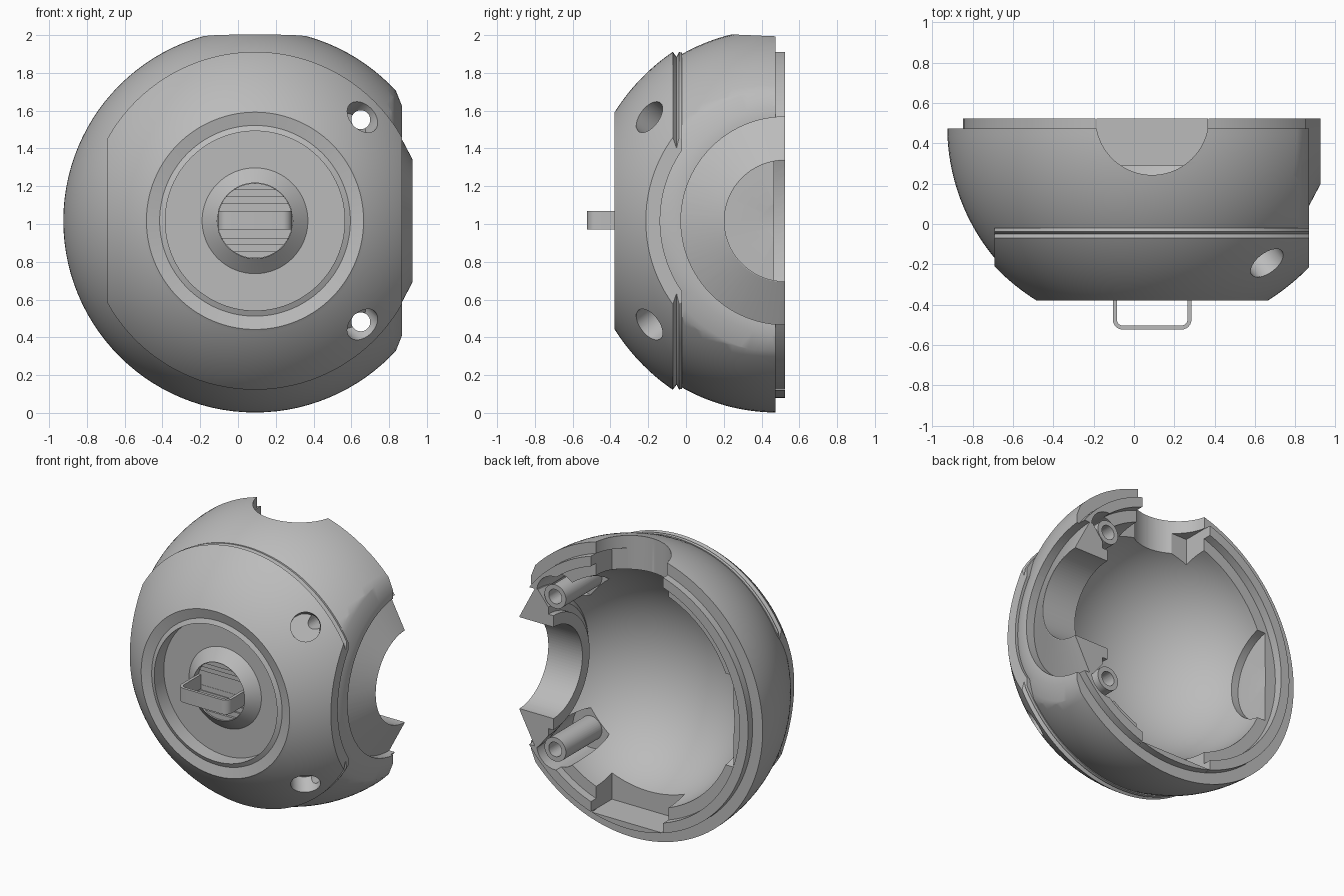
import bpy, bmesh, math
from mathutils import Vector

if "Cube" in bpy.data.objects:
    bpy.data.objects.remove(bpy.data.objects["Cube"])

CX, CZ = 0.09, 1.017      # axis of the dome
RIM = 0.523               # back plane

grey = bpy.data.materials.new("plain grey")
grey.use_nodes = True
grey.diffuse_color = (0.5, 0.5, 0.5, 1)
grey.node_tree.nodes["Principled BSDF"].inputs["Base Color"].default_value = (0.5, 0.5, 0.5, 1)


def finish(name, bm):
    bmesh.ops.remove_doubles(bm, verts=bm.verts, dist=1e-5)
    bmesh.ops.recalc_face_normals(bm, faces=bm.faces)
    me = bpy.data.meshes.new(name)
    bm.to_mesh(me)
    bm.free()
    me.materials.append(grey)
    ob = bpy.data.objects.new(name, me)
    bpy.context.collection.objects.link(ob)
    return ob


def lathe(name, profile, axis="y", origin=(CX, 0, CZ), steps=112):
    """Revolve (radius, height) points about an axis through origin."""
    bm = bmesh.new()
    turn = {"x": lambda r, h: Vector((h, r, 0)),
            "y": lambda r, h: Vector((r, h, 0)),
            "z": lambda r, h: Vector((r, 0, h))}[axis]
    o = Vector(origin)
    vs = [bm.verts.new(o + turn(r, h)) for r, h in profile]
    es = [bm.edges.new(p) for p in zip(vs, vs[1:])]
    direction = Vector((axis == "x", axis == "y", axis == "z"))
    bmesh.ops.spin(bm, geom=vs + es, cent=o, axis=direction,
                   angle=math.tau, steps=steps)
    return finish(name, bm)


def rod(name, r, a, b, axis, origin, steps=64):
    return lathe(name, [(0, a), (r, a), (r, b), (0, b)], axis, origin, steps)


def box(name, lo, hi):
    bm = bmesh.new()
    bmesh.ops.create_cube(bm, size=1)
    for v in bm.verts:
        v.co = [(l + h) / 2 + c * (h - l) for l, h, c in zip(lo, hi, v.co)]
    return finish(name, bm)


def combine(ob, other, op):
    """Apply a boolean and discard the helper."""
    m = ob.modifiers.new("cut", "BOOLEAN")
    m.operation, m.object, m.solver = op, other, "EXACT"
    bpy.context.view_layer.objects.active = ob
    bpy.ops.object.modifier_apply(modifier=m.name)
    bpy.data.objects.remove(other)


def add(ob, other):
    combine(ob, other, "UNION")


def cut(ob, other):
    combine(ob, other, "DIFFERENCE")


def arc(cy, ry, rr, y0, y1, n=28):
    """Elliptic arc of (radius, y) points between two y values."""
    a0, a1 = (math.acos(max(-1, min(1, (cy - y) / ry))) for y in (y0, y1))
    return [(rr * math.sin(a), cy - ry * math.cos(a))
            for a in (a0 + (a1 - a0) * i / n for i in range(n + 1))]


PORT = (0, RIM, CZ)       # centre of the side port

# dome body with a stepped back rim and a bevelled flat on the port side
shell = lathe("dome_shell", [(0, -0.2), (0.58, -0.2)]
              + arc(0.48, 1.015, 1.015, -0.33, 0.473)
              + [(0.937, 0.473), (0.937, RIM), (0, RIM)])
cut(shell, lathe("side_bevel", [(0, 0.868), (0.61, 0.868), (0.705, 0.83),
                                (0.75, 0.81), (0.75, 1.2), (0, 1.2)], "x", PORT))

# front cap: window well, boss, round recess, curved skirt, groove
cap = lathe("front_cap", [(0, -0.265), (0.2, -0.265), (0.2, -0.34), (0.28, -0.27),
                          (0.475, -0.27), (0.475, -0.376), (0.505, -0.362), (0.575, -0.378)]
            + arc(0.539, 1.082, 1.082, -0.375, -0.07)
            + [(0.868, -0.05), (0.893, -0.037), (0.89, -0.02), (0, -0.02)])
cut(cap, box("left_flat", (-2, -1, -1), (-0.69, 1, 3)))
cut(cap, box("right_flat", (0.868, -1, -1), (2, 1, 3)))
cut(cap, rod("cap_scoop", 0.66, 0.7, 1.2, "x", PORT, 112))
add(shell, cap)

# sunken ring around the port
cut(shell, rod("port_recess", 0.55, 0.805, 1.2, "x", PORT, 96))

# hollow interior with a ledge behind the lip
cut(shell, lathe("cavity", arc(0.47, 0.71, 0.79, -0.24, 0.465)
                 + [(0.87, 0.465), (0.87, 0.7), (0, 0.7)]))

# rectangular slots inside the top and bottom of the rim
for side in (1, -1):
    z0, z1 = sorted((CZ + side * 0.5, CZ + side * 0.895))
    cut(shell, box("rim_slot", (CX - 0.28, 0.29, z0), (CX + 0.28, 0.7, z1)))

# clearance around the screw posts
screws = [(0.65, 0, CZ + s * 0.535) for s in (1, -1)]
for p in screws:
    cut(shell, rod("post_clearance", 0.14, 0.12, 0.7, "y", p, 40))

# port cone and inner collar
add(shell, lathe("port_collar", [(0, 0.66), (0.4, 0.66), (0.4, 0.7), (0.45, 0.7), (0.551, 0.78),
                                 (0.551, 0.805), (0.325, 0.924), (0, 0.924)],
                 "x", PORT, 96))

# screw posts, through holes and sinks set square to the dome surface
for p in screws:
    add(shell, rod("screw_post", 0.083, 0, RIM - 0.005, "y", p, 40))
for p in screws:
    cut(shell, rod("screw_hole", 0.05, -1, 1, "y", p, 40))
    sink = rod("screw_sink", 0.095, -0.12, 0.3, "z", (0, 0, 0), 48)
    mouth = Vector((0.66, -0.195, CZ + math.copysign(0.55, p[2] - CZ)))
    normal = mouth - Vector((CX, 0.539, CZ))
    sink.data.transform(normal.to_track_quat("Z", "Y").to_matrix().to_4x4())
    sink.location = mouth
    bpy.context.view_layer.update()
    cut(shell, sink)

# port opening, top notch, inner left pocket, trimmed back
cut(shell, rod("port_hole", 0.32, 0.3, 1.2, "x", PORT, 96))
cut(shell, rod("top_notch", 0.28, 1.6, 2.3, "z", (CX, RIM, 0), 96))
cut(shell, rod("left_pocket", 0.325, -0.695, -0.4, "x", PORT, 64))
cut(shell, box("back_trim", (-2, RIM, -1), (2, 2, 3)))

# horizontal slats in the window well, stepped to form a hollow
slats = box("window_slats", (CX - 0.3, -0.28, CZ - 0.3), (CX + 0.3, -0.262, CZ + 0.3))
for i in range(-5, 6):
    z = CZ + i * 0.036
    depth = 0.285 + 0.0018 * i * i
    add(slats, box("slat", (CX - 0.25, -depth, z - 0.018), (CX + 0.25, -0.27, z + 0.018)))
combine(slats, rod("slat_trim", 0.199, -1, 1, "y", (CX, 0, CZ)), "INTERSECT")


# strap handle: rounded U path extruded upward
def strap_path(inset):
    x, y, r = 0.195 - inset, -0.523 + inset, 0.05 - inset
    pts = [(-x, -0.265)]
    for sx, a0 in ((-1, math.pi), (1, 1.5 * math.pi)):
        for i in range(7):
            a = a0 + i * math.pi / 12
            pts.append((sx * (x - r) + r * math.cos(a), y + r + r * math.sin(a)))
    return pts + [(x, -0.265)]


bm = bmesh.new()
outer, inner = ([bm.verts.new((CX + x, y, CZ - 0.047)) for x, y in strap_path(t)]
                for t in (0, 0.02))
faces = [bm.faces.new((outer[i], outer[i + 1], inner[i + 1], inner[i]))
         for i in range(len(outer) - 1)]
geo = bmesh.ops.extrude_face_region(bm, geom=faces)["geom"]
bmesh.ops.translate(bm, vec=(0, 0, 0.1),
                    verts=[g for g in geo if isinstance(g, bmesh.types.BMVert)])
strap = finish("strap_handle", bm)

# smooth curved parts, keep edges sharp
bpy.ops.object.select_all(action="DESELECT")
for ob in (shell, strap):
    ob.select_set(True)
bpy.context.view_layer.objects.active = shell
bpy.ops.object.shade_smooth_by_angle(angle=math.radians(27))
